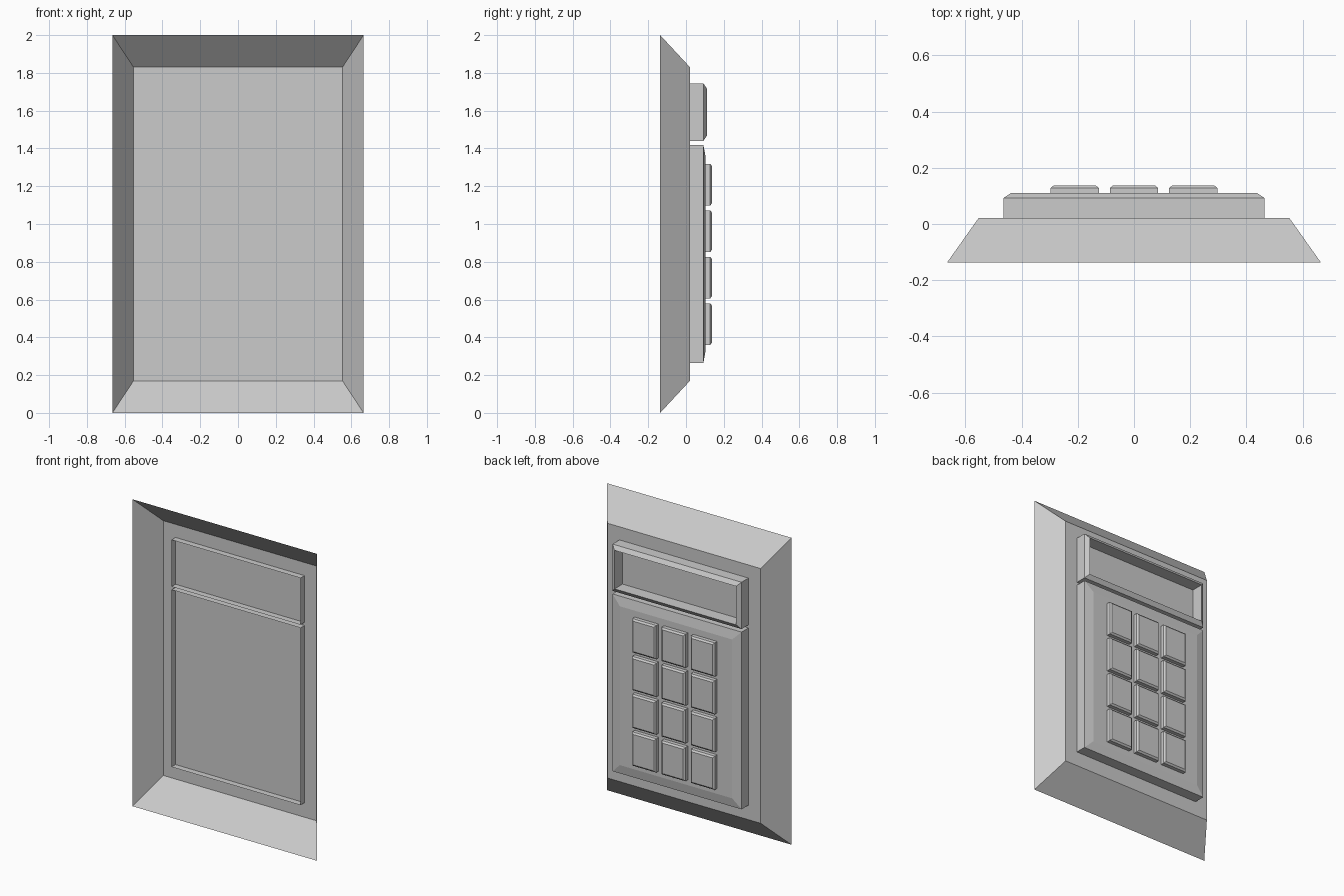
import bpy
import bmesh

if "Cube" in bpy.data.objects:
    bpy.data.objects.remove(bpy.data.objects["Cube"])


def stepped_shell(name, cx, cz, w, h, steps):
    """Rectangular shell open towards -y; steps are (inset, y) from back to tip, capped at the end."""
    bm = bmesh.new()
    loops = []
    for inset, y in steps:
        a, b = w / 2 - inset, h / 2 - inset
        corners = [(-a, -b), (-a, b), (a, b), (a, -b)]
        loops.append([bm.verts.new((cx + x, y, cz + z)) for x, z in corners])
    for lo, hi in zip(loops, loops[1:]):
        for i in range(4):
            j = (i + 1) % 4
            bm.faces.new((lo[i], lo[j], hi[j], hi[i]))
    bm.faces.new(loops[-1])
    mesh = bpy.data.meshes.new(name)
    bm.to_mesh(mesh)
    bm.free()
    obj = bpy.data.objects.new(name, mesh)
    bpy.context.collection.objects.link(obj)
    return obj


# Wall housing: hollow tapered tray (insets differ per axis, so taper z after building)
housing = stepped_shell("housing", 0, 1.0, 1.33, 2.0, [(0, -0.137), (0.112, 0.021)])
for v in housing.data.vertices:
    if v.co.y > 0:
        v.co.z = 1.83 if v.co.z > 1 else 0.17

# Display frame: chamfered rim with a recessed screen
stepped_shell("display_frame", 0, 1.592, 0.93, 0.305,
              [(0, -0.02), (0, 0.092), (0.027, 0.11), (0.027, 0.028)])

# Keypad panel with a wide shallow chamfer
stepped_shell("keypad_panel", 0, 0.842, 0.93, 1.155,
              [(0, -0.02), (0, 0.092), (0.06, 0.103)])

# Buttons: 3 columns by 4 rows
for row in range(4):
    for col in range(3):
        stepped_shell(f"button_{row}_{col}", (col - 1) * 0.211, 0.47 + row * 0.246,
                      0.172, 0.22, [(0, 0.095), (0, 0.128), (0.011, 0.137)])
